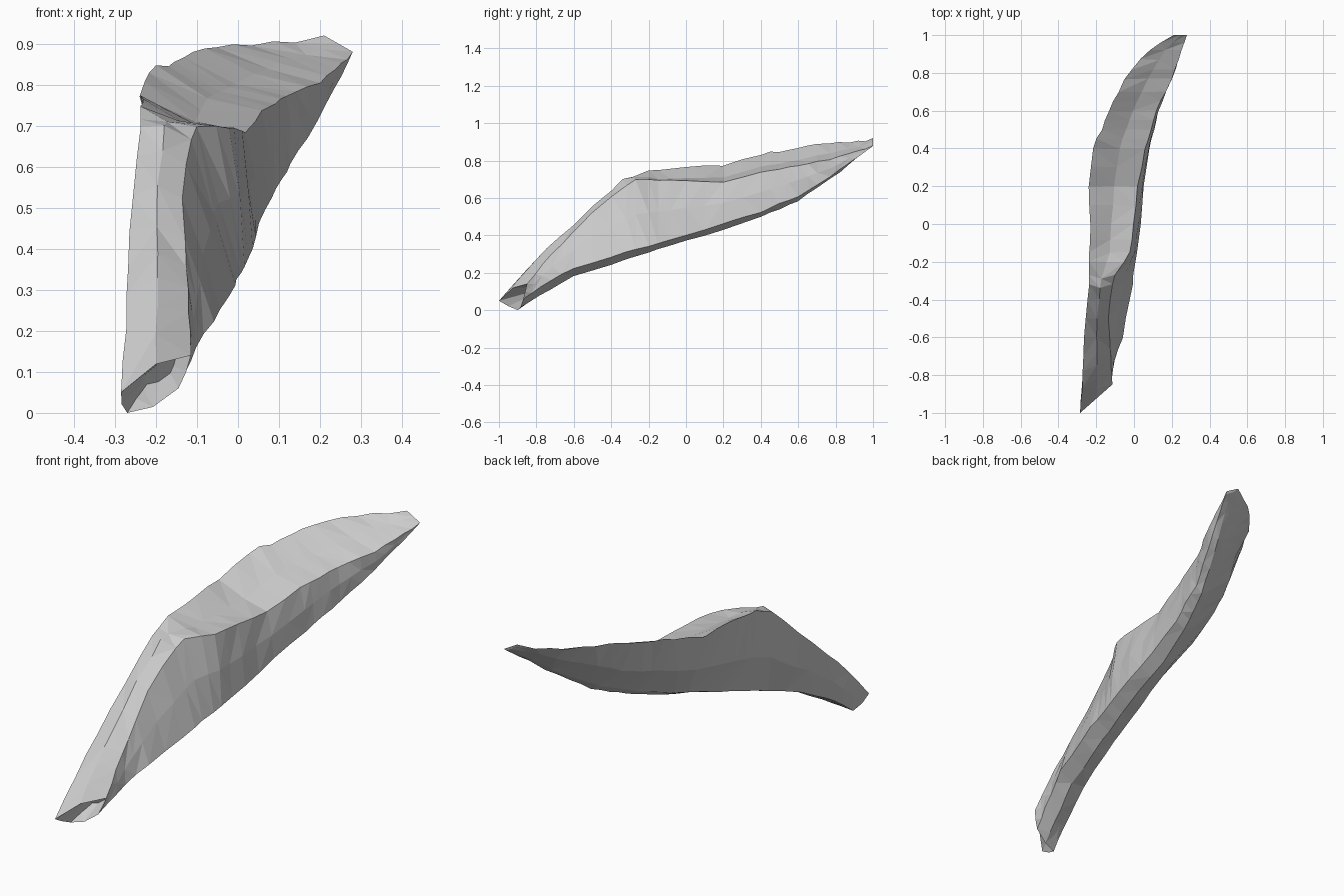
import bpy, bmesh, random
from mathutils import Vector

if "Cube" in bpy.data.objects:
    bpy.data.objects.remove(bpy.data.objects["Cube"])

random.seed(4)

# Edge rails of the shard, each point (y, x, z) from the narrow end to the tip
UPPER_LEFT = [(-1, -.285, .05), (-.8, -.27, .27), (-.6, -.262, .44), (-.32, -.24, .70),
              (-.2, -.235, .745), (.2, -.235, .775), (.4, -.215, .835), (.6, -.135, .865),
              (.8, -.03, .90), (.93, .09, .90), (1, .21, .92)]
UPPER_RIGHT = [(-.85, -.115, .14), (-.7, -.125, .32), (-.5, -.138, .525), (-.28, -.11, .70),
               (-.15, -.02, .695), (.2, .02, .685), (.4, .06, .735), (.6, .12, .775),
               (.77, .2, .805), (.95, .266, .86), (1, .28, .88)]
LOWER_RIGHT = [(-.87, -.145, .06), (-.7, -.095, .175), (-.6, -.06, .225), (-.3, -.005, .315),
               (0, .035, .40), (.2, .05, .46), (.4, .082, .525), (.6, .13, .61),
               (.8, .208, .735), (.99, .275, .87)]
LOWER_LEFT = [(-.9, -.27, 0), (-.8, -.25, .08), (-.6, -.20, .185), (-.3, -.15, .295),
              (0, -.10, .39), (.2, -.07, .455), (.4, -.02, .525), (.6, .05, .61),
              (.8, .14, .73), (1, .24, .89)]

# Height of the upper face's middle above its edges: raised front facet, dished back
CROWN = [(-1, .04), (-.8, .035), (-.6, .025), (-.4, .022), (-.32, .016), (-.26, -.002),
         (-.15, -.018), (.3, -.022), (1, -.015)]

STATIONS = [-1, -.93, -.86, -.78, -.7, -.6, -.5, -.4, -.32, -.27, -.2, -.15, -.08, 0, .1,
            .2, .3, .4, .45, .5, .55, .6, .65, .7, .77, .82, .87, .92, .96, 1]


def on_rail(rail, y):
    """Point on a rail at depth y, held at the rail's own ends."""
    y = min(max(y, rail[0][0]), rail[-1][0])
    for a, b in zip(rail, rail[1:]):
        if y <= b[0]:
            p = Vector(a).lerp(Vector(b), (y - a[0]) / (b[0] - a[0]))
            return Vector((p.y, p.x, p.z))


def section(y):
    """Eight-sided ring: four rails with shaped midpoints between them."""
    # spread the first stations so every rail starts at its own broken end
    def at(rail):
        s = rail[0][0]
        return on_rail(rail, s + (y + 1) * (-.6 - s) / .4 if y < -.6 else y)
    a, c, e, g = map(at, (UPPER_LEFT, UPPER_RIGHT, LOWER_RIGHT, LOWER_LEFT))
    fade = max(0, min(1, (1 - y) * 2.5, (y + 1.15) * 4))
    crown = on_rail([(k, 0, z) for k, z in CROWN], y).z
    b = (a + c) / 2 + Vector((0, 0, crown * fade))
    # pull the front of the rim forward into a rounded corner
    if -.35 < y < -.25:
        b.y -= .02
    d = (c + e) / 2 + Vector((.006 * fade, 0, 0))
    f = (e + g) / 2 + Vector((0, 0, -.026 * fade))
    h = (a + g) / 2 + Vector((-.035, 0, -.02)) * fade * (1 if y > -.6 else .3)
    ring = [a, b, c, d, e, f, g, h]
    # chipped rim and slightly rough walls
    for i, p in enumerate(ring):
        if -.95 < y < .97:
            r = .006 if i == 0 and y > -.2 else .003
            p += Vector([random.uniform(-r, r) for _ in range(3)])
    return ring


# Material
grey = bpy.data.materials.new("stone_grey")
grey.diffuse_color = (.6, .6, .6, 1)
grey.use_nodes = True
grey.node_tree.nodes["Principled BSDF"].inputs["Base Color"].default_value = grey.diffuse_color

# Shard body lofted through the rings
bm = bmesh.new()
rings = [[bm.verts.new(p) for p in section(y)] for y in STATIONS]
for lo, hi in zip(rings, rings[1:]):
    for i in range(8):
        j = (i + 1) % 8
        quad = (lo[i], lo[j], hi[j], hi[i])
        # alternate diagonals give irregular flat facets
        k = random.randint(0, 1)
        bm.faces.new((quad[k], quad[k + 1], quad[k + 2]))
        bm.faces.new((quad[k + 2], quad[(k + 3) % 4], quad[k]))

# Closed pointed tip
bm.faces.new(rings[-1])

# Hollow in the narrow broken end
centre = sum((v.co for v in rings[0]), Vector()) / 8
inner = [bm.verts.new(centre.lerp(v.co, .45) + Vector((.012, .1, .035))) for v in rings[0]]
for i in range(8):
    j = (i + 1) % 8
    bm.faces.new((rings[0][j], rings[0][i], inner[i], inner[j]))
bm.faces.new(inner)

bmesh.ops.recalc_face_normals(bm, faces=bm.faces)
# ground the lowest point at z = 0
low = min(v.co.z for v in bm.verts)
bmesh.ops.translate(bm, verts=bm.verts, vec=(0, 0, -low))

mesh = bpy.data.meshes.new("shard")
bm.to_mesh(mesh)
bm.free()
mesh.materials.append(grey)
shard = bpy.data.objects.new("shard", mesh)
bpy.context.collection.objects.link(shard)
